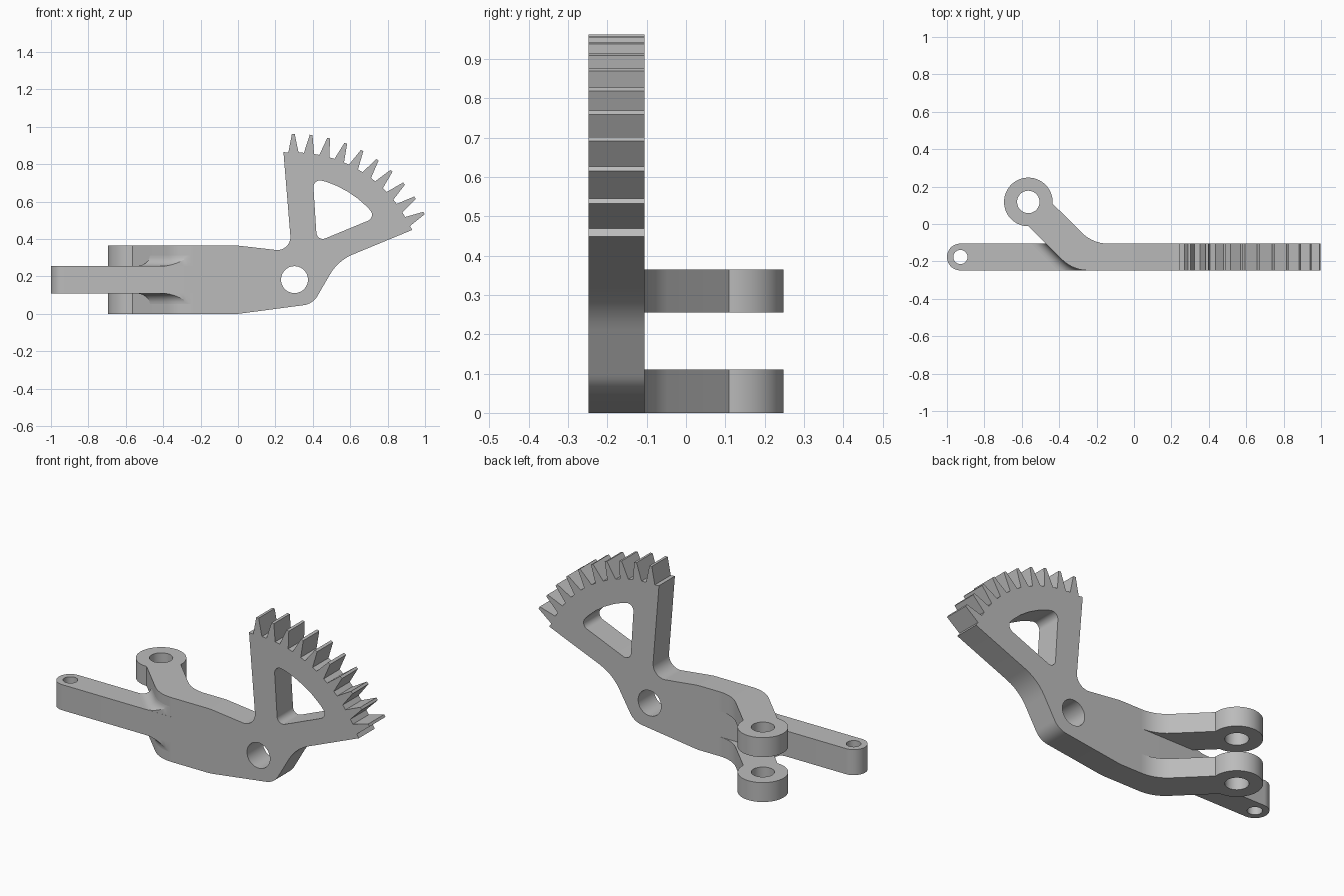
import bpy, bmesh
from math import sin, cos, tan, pi, radians, ceil
from mathutils import Vector, Matrix

cube = bpy.data.objects.get("Cube")
if cube:
    bpy.data.objects.remove(cube, do_unlink=True)

grey = bpy.data.materials.new("plain grey")
grey.use_nodes = True
grey.diffuse_color = (0.5, 0.5, 0.5, 1)
grey.node_tree.nodes["Principled BSDF"].inputs["Base Color"].default_value = (0.5, 0.5, 0.5, 1)

FRONT, BACK = -0.248, -0.105      # plate thickness range in y
HEIGHT = 0.365                    # arm and body height
SLOT_LOW, SLOT_HIGH = 0.11, 0.255 # lever range in z
JOIN = -0.244                     # where body meets lever and arms


def circle(cx, cy, r, start=0, end=360, n=48):
    """Points along an arc; a full turn drops the repeated last point."""
    count = n if abs(end - start) == 360 else n + 1
    return [(cx + r * cos(radians(start + (end - start) * i / n)),
             cy + r * sin(radians(start + (end - start) * i / n))) for i in range(count)]


def rounded(points, closed=True):
    """Polygon from (x, y[, radius]) corners, rounding those with a radius."""
    out = []
    for i, point in enumerate(points):
        p = Vector(point[:2])
        r = point[2] if len(point) > 2 else 0
        if r == 0 or (not closed and i in (0, len(points) - 1)):
            out.append(p)
            continue
        a = (Vector(points[i - 1][:2]) - p).normalized()
        b = (Vector(points[(i + 1) % len(points)][:2]) - p).normalized()
        half = a.angle(b) / 2
        centre = p + (a + b).normalized() * (r / sin(half))
        s = p + a * (r / tan(half)) - centre
        e = p + b * (r / tan(half)) - centre
        turn = (pi - 2 * half) * (1 if s.x * e.y - s.y * e.x > 0 else -1)
        steps = max(2, ceil(abs(turn) / radians(7)))
        for k in range(steps + 1):
            out.append(centre + Matrix.Rotation(turn * k / steps, 2) @ s)
    return out


def finish(name, bm):
    bmesh.ops.recalc_face_normals(bm, faces=bm.faces[:])
    mesh = bpy.data.meshes.new(name)
    bm.to_mesh(mesh)
    bm.free()
    mesh.materials.append(grey)
    obj = bpy.data.objects.new(name, mesh)
    bpy.context.collection.objects.link(obj)
    bpy.ops.object.select_all(action='DESELECT')
    obj.select_set(True)
    bpy.context.view_layer.objects.active = obj
    bpy.ops.object.shade_smooth_by_angle(angle=radians(30))
    return obj


def extrude_profile(name, loops, place, depth):
    """Fill an outline with its holes and extrude it along depth."""
    bm = bmesh.new()
    for loop in loops:
        verts = [bm.verts.new(place(*p)) for p in loop]
        for i, v in enumerate(verts):
            bm.edges.new((verts[i - 1], v))
    bmesh.ops.triangle_fill(bm, use_beauty=True, use_dissolve=False, edges=bm.edges[:])
    cap = bmesh.ops.extrude_face_region(bm, geom=bm.faces[:], use_keep_orig=True)
    moved = [g for g in cap["geom"] if isinstance(g, bmesh.types.BMVert)]
    bmesh.ops.translate(bm, verts=moved, vec=depth)
    return finish(name, bm)


# Body plate with toothed sector
PX, PZ = 0.302, 0.183


def polar(radius, angle):
    return (PX + radius * cos(radians(angle)), PZ + radius * sin(radians(angle)))


teeth = []
for i in range(10):
    mid = 27.2 + i * 7.03
    teeth += [polar(0.68, mid - 2.3), polar(0.779, mid - 0.55),
              polar(0.779, mid + 0.55), polar(0.68, mid + 2.3)]

outline = rounded([(JOIN, 0), (0, 0, 0.2), (0.4, 0.053, 0.1), (0.535, 0.285, 0.25), (0.932, 0.449)]
                  + teeth
                  + [(0.243, 0.865), (0.287, 0.332, 0.07), (0, HEIGHT, 0.2), (JOIN, HEIGHT)])
window = rounded([(0.422, 0.385, 0.035), polar(0.55, 37.3) + (0.035,)]
                 + [polar(0.55, a) for a in (45, 52, 59, 66, 72)]
                 + [polar(0.55, 79.7) + (0.035,)])
extrude_profile("toothed_body", [outline, window, circle(PX, PZ, 0.072)],
                lambda x, z: (x, FRONT, z), (0, BACK - FRONT, 0))

# Straight lever with a rounded eye
lever = rounded([(-1, FRONT, 0.071), (JOIN, FRONT), (JOIN, BACK), (-1, BACK, 0.071)])
extrude_profile("lever", [lever, circle(-0.928, -0.1765, 0.038, n=32)],
                lambda x, y: (x, y, SLOT_LOW), (0, 0, SLOT_HIGH - SLOT_LOW))

# Pair of bent fork arms ending in ring bosses
BX, BY = -0.565, 0.118
bend = [(BX, BY - 0.13), (-0.327, FRONT, 0.2), (JOIN, FRONT)]
arm = rounded(bend + [(JOIN, BACK), (-0.13, BACK), (-0.22, BACK, 0.2)]
              + circle(BX, BY, 0.13, -4, 264, 40))
for name, base, thick in (("lower_fork_arm", 0, SLOT_LOW),
                          ("upper_fork_arm", SLOT_HIGH, HEIGHT - SLOT_HIGH)):
    extrude_profile(name, [arm, circle(BX, BY, 0.06)],
                    lambda x, y: (x, y, base), (0, 0, thick))

# Concave fillets where the fork arms leave the lever
R = 0.056
path = rounded(bend, closed=False)
for name, base, side in (("lower_fillet", SLOT_LOW, -1), ("upper_fillet", SLOT_HIGH, 1)):
    bm = bmesh.new()
    rings = []
    for i, p in enumerate(path):
        d = (path[min(i + 1, len(path) - 1)] - path[max(i - 1, 0)]).normalized()
        normal = Vector((d.y, -d.x))
        section = [(0, 0)] + [(R - R * cos(k * pi / 16), R - R * sin(k * pi / 16)) for k in range(9)]
        rings.append([bm.verts.new((*(p + normal * u), base + side * h)) for u, h in section])
    for one, two in zip(rings, rings[1:]):
        for k in range(len(one)):
            bm.faces.new((one[k - 1], one[k], two[k], two[k - 1]))
    bm.faces.new(rings[0])
    bm.faces.new(rings[-1])
    for y, direction in ((BACK, 1), (FRONT + 0.0005, -1)):
        bmesh.ops.bisect_plane(bm, geom=bm.verts[:] + bm.edges[:] + bm.faces[:],
                               plane_co=(0, y, 0), plane_no=(0, direction, 0), clear_outer=True)
        bmesh.ops.holes_fill(bm, edges=[e for e in bm.edges if e.is_boundary], sides=0)
    finish(name, bm)
